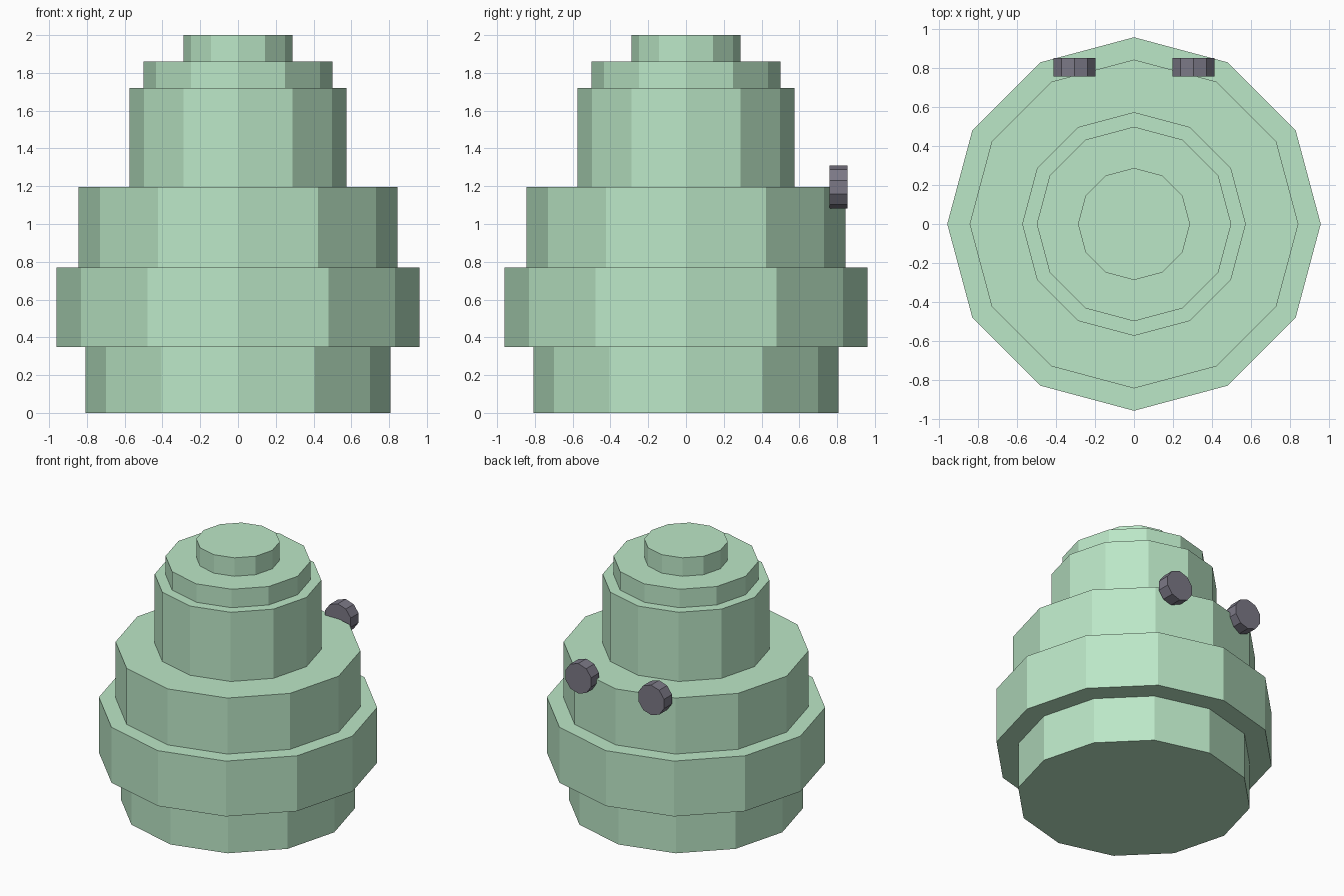
import bpy
from math import pi

if "Cube" in bpy.data.objects:
    bpy.data.objects.remove(bpy.data.objects["Cube"])


def material(name, rgb):
    mat = bpy.data.materials.new(name)
    mat.diffuse_color = (*rgb, 1)
    mat.use_nodes = True
    mat.node_tree.nodes["Principled BSDF"].inputs["Base Color"].default_value = mat.diffuse_color
    return mat


green = material("green", (0.50, 0.80, 0.57))
dark = material("dark", (0.20, 0.19, 0.24))


def cylinder(name, sides, radius, depth, location, mat, rotation=(0, 0, 0)):
    bpy.ops.mesh.primitive_cylinder_add(vertices=sides, radius=radius, depth=depth,
                                        location=location, rotation=rotation)
    obj = bpy.context.object
    obj.name = name
    obj.data.materials.append(mat)
    return obj


# Stacked twelve-sided body tiers: name, radius, height of the top
tiers = [
    ("base_tier", 0.808, 0.35),
    ("belly_tier", 0.96, 0.77),
    ("shoulder_tier", 0.845, 1.195),
    ("neck_tier", 0.575, 1.72),
    ("upper_tier", 0.50, 1.86),
    ("top_cap", 0.288, 2.00),
]
bottom = 0.0
for name, radius, top in tiers:
    cylinder(name, 12, radius, top - bottom, (0, 0, (top + bottom) / 2), green)
    bottom = top

# Pair of ten-sided eye discs facing the back
for side, x in (("left", -0.306), ("right", 0.306)):
    cylinder(f"{side}_eye", 10, 0.114, 0.095, (x, 0.807, 1.195), dark, (pi / 2, 0, 0))
